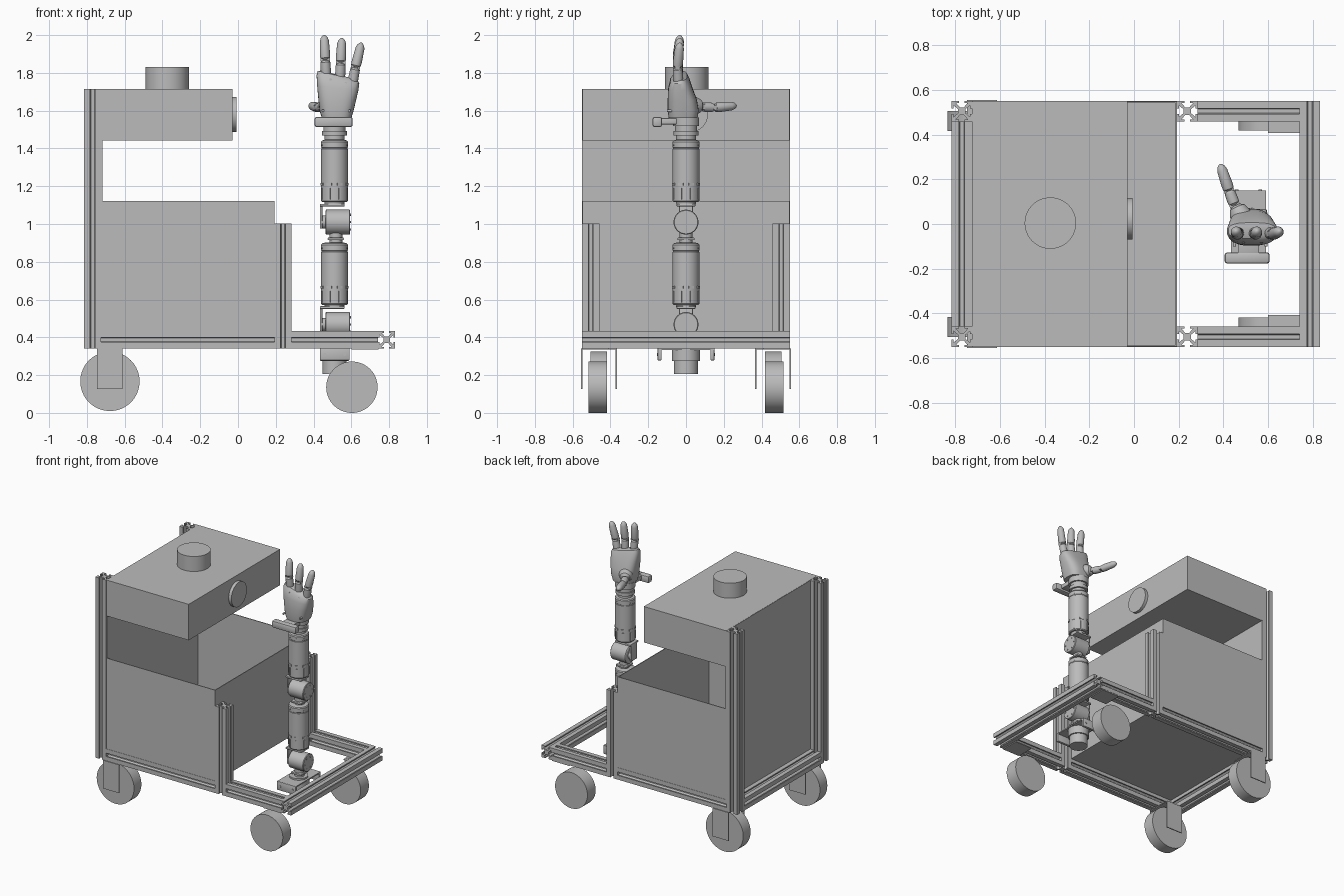
import bpy, bmesh, math
from mathutils import Vector, Matrix

if "Cube" in bpy.data.objects:
    bpy.data.objects.remove(bpy.data.objects["Cube"], do_unlink=True)

grey = bpy.data.materials.new("plain grey")
grey.use_nodes = True
grey.diffuse_color = (0.5, 0.5, 0.5, 1)
grey.node_tree.nodes["Principled BSDF"].inputs["Base Color"].default_value = (0.5, 0.5, 0.5, 1)


def finish(name, bm, smooth=False):
    bmesh.ops.recalc_face_normals(bm, faces=bm.faces)
    mesh = bpy.data.meshes.new(name)
    bm.to_mesh(mesh)
    bm.free()
    mesh.materials.append(grey)
    if smooth:
        mesh.shade_smooth()
        mesh.set_sharp_from_angle(angle=math.radians(32))
    ob = bpy.data.objects.new(name, mesh)
    bpy.context.collection.objects.link(ob)
    return ob


def box(name, lo, hi, bevel=0):
    bm = bmesh.new()
    lo, hi = Vector(lo), Vector(hi)
    bmesh.ops.create_cube(bm, size=1, matrix=Matrix.Translation((lo + hi) / 2) @ Matrix.Diagonal((*(hi - lo), 1)))
    if bevel:
        bmesh.ops.bevel(bm, geom=bm.edges[:], offset=bevel, segments=2, affect='EDGES', profile=0.5)
    return finish(name, bm, bevel > 0)


def loft(name, rings):
    """Skin closed rings of equal point count and cap both ends."""
    bm = bmesh.new()
    loops = [[bm.verts.new(p) for p in ring] for ring in rings]
    for a, b in zip(loops, loops[1:]):
        for i in range(len(a)):
            j = (i + 1) % len(a)
            bm.faces.new((a[i], a[j], b[j], b[i]))
    bm.faces.new(loops[0])
    bm.faces.new(loops[-1])
    return finish(name, bm, True)


def lathe(name, start, direction, profile, n=40):
    """Turn (distance, radius) pairs around an axis."""
    rot = Vector((0, 0, 1)).rotation_difference(Vector(direction)).to_matrix()
    return loft(name, [[Vector(start) + rot @ Vector((r * math.cos(t), r * math.sin(t), d))
                        for t in (2 * math.pi * i / n for i in range(n))] for d, r in profile])


def cyl(name, start, direction, length, r, n=48):
    return lathe(name, start, direction, [(0, r), (length, r)], n)


# ---- slotted extrusion frame ----
H = 0.0455
SIDE = [(H, -0.013), (0.037, -0.013), (0.037, -0.026), (0.017, -0.009),
        (0.017, 0.009), (0.037, 0.026), (0.037, 0.013), (H, 0.013), (H, H)]


def extrusion(name, axis, centre, a, b):
    section = []
    for k in range(4):
        c, s = round(math.cos(k * math.pi / 2)), round(math.sin(k * math.pi / 2))
        section += [(u * c - v * s, u * s + v * c) for u, v in SIDE]
    rings = []
    for d in (a, b):
        ring = []
        for u, v in section:
            p = [centre[0] + u, centre[1] + v]
            p.insert(axis, d)
            ring.append(p)
        rings.append(ring)
    loft(name, rings).data.shade_flat()


Y, RZ = 0.55, 0.387          # outer half width, rail height
RY = Y - H
REAR, MID, FRONT = -0.77, 0.238, 0.7865
for side, s in (("right", -1), ("left", 1)):
    y = s * RY
    extrusion(f"rear_post_{side}", 2, (REAR, y), RZ - H, 1.715)
    extrusion(f"front_post_{side}", 2, (MID, y), RZ - H, 1.003)
    extrusion(f"long_rail_{side}", 0, (y, RZ), REAR + H, MID - H)
    extrusion(f"short_rail_{side}", 0, (y, RZ), MID + H, FRONT - H)

    def yspan(a, b):
        return sorted((s * a, s * b))

    # wheels and their brackets
    lo, hi = yspan(0.418, 0.517)
    cyl(f"front_wheel_{side}", (0.603, lo, 0.136), (0, 1, 0), hi - lo, 0.136, 64)
    lo, hi = yspan(0.417, 0.505)
    cyl(f"rear_wheel_{side}", (-0.678, lo, 0.167), (0, 1, 0), hi - lo, 0.157, 64)
    lo, hi = yspan(0.37, 0.555)
    box(f"rear_bracket_top_{side}", (-0.747, lo, 0.335), (-0.612, hi, 0.3415))
    for part, a, b in (("outer", 0.548, 0.555), ("inner", 0.366, 0.373)):
        lo, hi = yspan(a, b)
        box(f"rear_bracket_{part}_{side}", (-0.747, lo, 0.127), (-0.612, hi, 0.3415))
    lo, hi = yspan(0.408, 0.548)
    box(f"front_mount_plate_{side}", (0.6, lo, 0.335), (0.745, hi, 0.3415))
    cyl(f"mount_screw_{side}", (0.62, s * 0.43, 0.341), (0, 0, 1), 0.004, 0.007, 16)

    # side wall of the open bin
    lo, hi = yspan(0.542, 0.548)
    box(f"bin_wall_{side}", (-0.722, lo, 0.425), (0.192, hi, 1.122))

extrusion("front_cross_rail", 1, (FRONT, RZ), -Y, Y)
extrusion("rear_cross_rail", 1, (REAR, RZ), H - RY, RY - H)

# ---- body: open-topped bin, back panel, head ----
box("bin_front_wall", (0.186, -0.548, 0.425), (0.192, 0.548, 1.122))
box("bin_floor", (-0.722, -0.548, 0.425), (0.192, 0.548, 0.432))
box("back_panel", (-0.7245, -0.548, 0.425), (-0.718, 0.548, 1.715))
box("head_box", (-0.722, -0.549, 1.443), (-0.03, 0.549, 1.716))
cyl("sensor_dome", (-0.374, 0.004, 1.715), (0, 0, 1), 0.115, 0.115, 64)
cyl("camera_disc", (-0.032, 0.023, 1.58), (1, 0, 0), 0.025, 0.093, 64)

# ---- arm ----
AX = 0.511
cyl("arm_base_motor", (AX, 0, 0.205), (0, 0, 1), 0.15, 0.064)
cyl("arm_base_collar", (AX, 0, 0.275), (0, 0, 1), 0.065, 0.074)
box("arm_base_plate", (0.433, -0.148, 0.334), (0.59, 0.15, 0.343))
for s in (-1, 1):
    lo, hi = sorted((s * 0.13, s * 0.15))
    box("arm_base_side", (0.433, lo, 0.278), (0.59, hi, 0.342), 0.003)
    for x in (0.46, 0.565):
        cyl("base_screw", (x, s * 0.15, 0.31), (0, s, 0), 0.004, 0.008, 12)

for name, z in (("shoulder", 0.468), ("elbow", 1.01)):
    # motor lying across the arm, with hooked brackets above and below
    lathe(f"{name}_motor", (0.463, 0, z), (1, 0, 0),
          [(0, 0.06), (0.004, 0.066), (0.127, 0.066), (0.131, 0.062)])
    cyl(f"{name}_hub", (0.437, 0, z), (1, 0, 0), 0.03, 0.035, 32)
    box(f"{name}_bracket_arm", (0.434, -0.036, z - 0.035), (0.447, 0.036, z + 0.095), 0.004)
    box(f"{name}_bracket_top", (0.434, -0.05, z + 0.083), (0.565, 0.05, z + 0.097), 0.004)
    box(f"{name}_lower_bracket", (0.475, -0.045, z - 0.096), (0.56, 0.045, z - 0.082), 0.004)
    cyl(f"{name}_lower_neck", (0.518, 0, z - 0.125), (0, 0, 1), 0.075, 0.034, 32)
    for k in range(6):
        t = k * math.pi / 3
        cyl(f"{name}_screw", (0.594, 0.045 * math.cos(t), z + 0.045 * math.sin(t)), (1, 0, 0), 0.003, 0.006, 10)

for name, z in (("lower_arm", 0.56), ("upper_arm", 1.105)):
    lathe(name, (AX, 0, z), (0, 0, 1),
          [(0, 0.054), (0.012, 0.054), (0.012, 0.066), (0.018, 0.071), (0.292, 0.071), (0.294, 0.069),
           (0.298, 0.069), (0.3, 0.071), (0.33, 0.071), (0.337, 0.066), (0.342, 0.05)], 48)
    # ribs, latches and screws round the shell
    for k in range(8):
        t = (k + 0.5) * math.pi / 4
        d = Vector((math.cos(t), math.sin(t), 0))
        for h, w, size in ((0.055, 0.012, 0.062), (0.105, 0.028, 0.014)):
            rib = box(f"{name}_rib", (-0.003, -w / 2, -size / 2), (0.003, w / 2, size / 2))
            rib.location = Vector((AX, 0, z + h)) + d * 0.071
            rib.rotation_euler.z = t
        cyl(f"{name}_screw", Vector((AX, 0, z + 0.312)) + d * 0.069, d, 0.004, 0.005, 8)

# ---- wrist and side device ----
lathe("wrist", (AX, 0, 1.443), (0, 0, 1),
      [(0, 0.052), (0.025, 0.052), (0.025, 0.066), (0.05, 0.066), (0.05, 0.058), (0.075, 0.058),
       (0.075, 0.07), (0.12, 0.07)])
box("wrist_device", (0.405, -0.177, 1.513), (0.607, -0.127, 1.567), 0.012)
box("wrist_device_arm", (0.465, -0.14, 1.528), (0.56, -0.05, 1.56), 0.003)

# ---- hand ----
# (height, centre x, half width, centre y, half depth, slope of the ring across x)
PALM = [(1.56, 0.522, 0.078, -0.015, 0.076, 0), (1.60, 0.522, 0.09, -0.015, 0.082, 0),
        (1.66, 0.525, 0.1, -0.02, 0.077, -0.05), (1.72, 0.528, 0.109, -0.03, 0.064, -0.12),
        (1.765, 0.529, 0.113, -0.032, 0.05, -0.2), (1.785, 0.528, 0.106, -0.03, 0.036, -0.24),
        (1.79, 0.528, 0.09, -0.03, 0.02, -0.24)]


def power(v, e=0.7):
    return math.copysign(abs(v) ** e, v)


rings = []
for z, cx, hw, cy, hd, slope in PALM:
    angles = [2 * math.pi * i / 40 for i in range(40)]
    rings.append([(cx + hw * power(math.cos(t)), cy + hd * power(math.sin(t)),
                   z + slope * hw * power(math.cos(t))) for t in angles])
loft("palm", rings)
for x, z in ((0.45, 1.6), (0.59, 1.6), (0.49, 1.765), (0.57, 1.745)):
    cyl("palm_screw", (x, -0.1 if z < 1.7 else -0.084, z), (0, 1, 0), 0.03, 0.007, 12)


def finger(name, points, r):
    """Chain of rounded segments with a joint pin between each pair."""
    pts = [Vector(p) for p in points]
    for i, (a, b) in enumerate(zip(pts, pts[1:])):
        d = b - a
        L = d.length
        tip = i == len(pts) - 2
        end = [(L - 0.03, r * 0.88), (L - 0.014, r * 0.68), (L - 0.004, r * 0.36), (L, r * 0.1)] if tip \
            else [(L - 0.012, r * 0.95), (L - 0.003, r * 0.7)]
        lathe(f"{name}_segment_{i + 1}", a, d.normalized(),
              [(0, r * 0.65), (0.008, r * 0.95), (0.03, r)] + end, 20)
        side = d.normalized().cross(Vector((0, 1, 0) if abs(d.z) > abs(d.y) else (0, 0, 1))).normalized()
        cyl(f"{name}_pin_{i + 1}", a - side * r * 0.9, side, r * 1.8, r * 0.55, 16)


finger("inner_finger", [(0.466, -0.04, 1.79), (0.462, -0.045, 1.87), (0.456, -0.032, 2.0)], 0.027)
finger("middle_finger", [(0.54, -0.04, 1.765), (0.544, -0.045, 1.855), (0.55, -0.032, 1.985)], 0.027)
finger("outer_finger", [(0.606, -0.04, 1.745), (0.622, -0.045, 1.83), (0.653, -0.032, 1.96)], 0.027)
finger("thumb", [(0.475, 0.03, 1.615), (0.45, 0.085, 1.62), (0.425, 0.15, 1.616), (0.385, 0.268, 1.627)], 0.026)
lathe("thumb_base", (0.49, 0.01, 1.63), (-0.4, 0.9, -0.1),
      [(0, 0.05), (0.04, 0.048), (0.07, 0.036), (0.08, 0.02)], 24)
